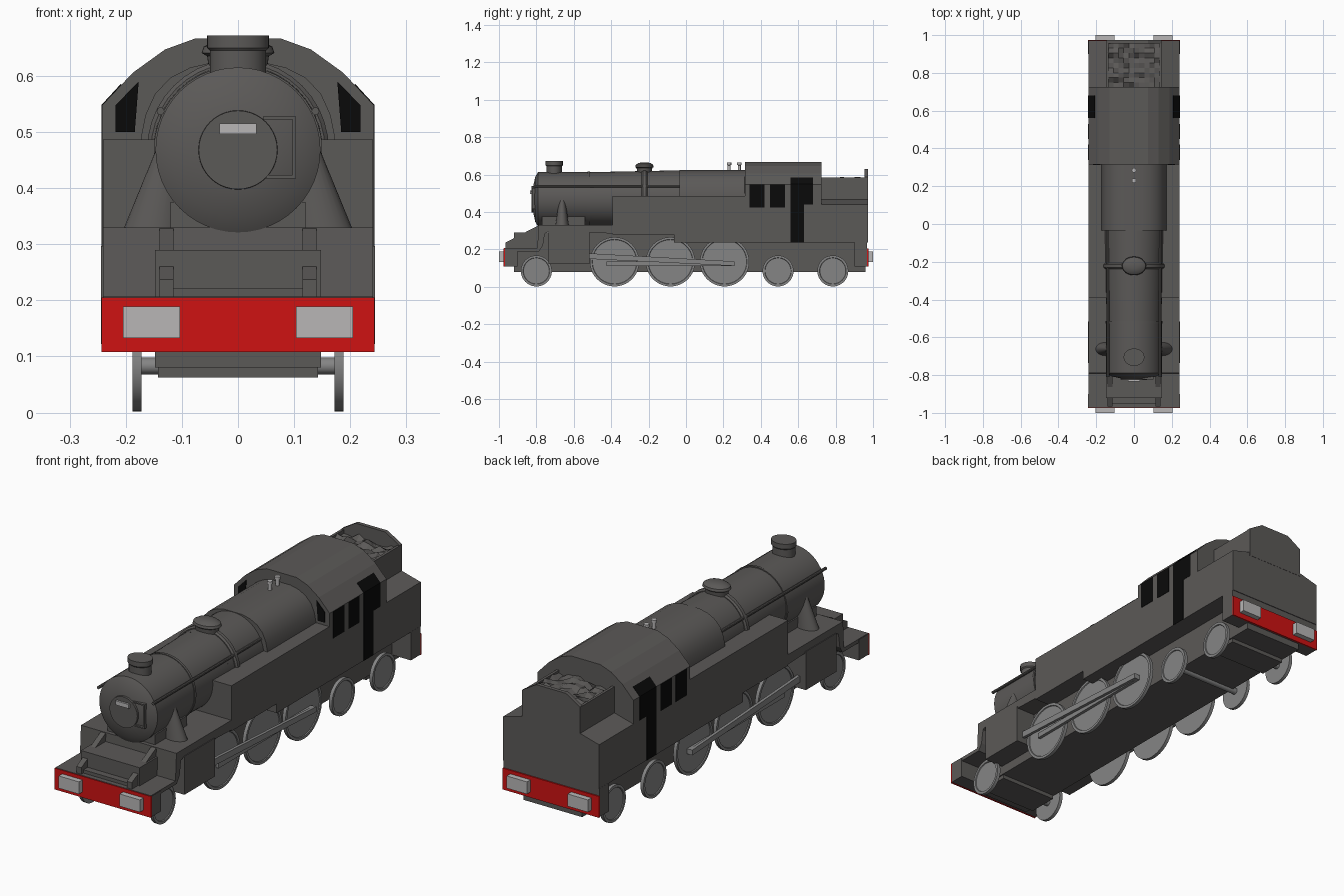
import bpy, bmesh, math, random
from mathutils import Vector, Matrix

if "Cube" in bpy.data.objects:
    bpy.data.objects.remove(bpy.data.objects["Cube"])

random.seed(4)


def material(name, r, g, b):
    m = bpy.data.materials.new(name)
    m.diffuse_color = (r, g, b, 1)
    m.use_nodes = True
    m.node_tree.nodes["Principled BSDF"].inputs["Base Color"].default_value = m.diffuse_color
    return m


BODY = material("dark grey paint", 0.105, 0.1, 0.096)
STEEL = material("wheel grey", 0.235, 0.235, 0.235)
LIGHT = material("light grey metal", 0.48, 0.47, 0.47)
RED = material("red paint", 0.62, 0.006, 0.006)
BLACK = material("black opening", 0.003, 0.003, 0.003)


def finish(name, bm, mat, smooth=False):
    bmesh.ops.recalc_face_normals(bm, faces=bm.faces)
    me = bpy.data.meshes.new(name)
    bm.to_mesh(me)
    bm.free()
    me.materials.append(mat)
    if smooth:
        for p in me.polygons:
            p.use_smooth = True
        me.set_sharp_from_angle(angle=math.radians(35))
    ob = bpy.data.objects.new(name, me)
    bpy.context.collection.objects.link(ob)
    return ob


def box(name, x, y, z, mat=BODY):
    bm = bmesh.new()
    bmesh.ops.create_cube(bm, size=1)
    for v in bm.verts:
        v.co = Vector([(a[0] + a[1]) / 2 + c * (a[1] - a[0]) for a, c in zip((x, y, z), v.co)])
    return finish(name, bm, mat)


def pair(name, x, y, z, mat=BODY):
    for s, side in ((-1, "left"), (1, "right")):
        box(f"{side}_{name}", sorted((s * x[0], s * x[1])), y, z, mat)


def extrude(name, pts, lo, hi, axis, mat=BODY, smooth=False):
    """Extrude a profile: axis 'x' takes (y, z) points, axis 'y' takes (x, z) points."""
    bm = bmesh.new()
    place = (lambda p, t: (t, p[0], p[1])) if axis == 'x' else (lambda p, t: (p[0], t, p[1]))
    a = [bm.verts.new(place(p, lo)) for p in pts]
    b = [bm.verts.new(place(p, hi)) for p in pts]
    bm.faces.new(a)
    bm.faces.new(b)
    for i in range(len(pts)):
        j = (i + 1) % len(pts)
        bm.faces.new((a[i], a[j], b[j], b[i]))
    return finish(name, bm, mat, smooth)


def mirrored(half):
    """Close a right-hand half profile into a symmetric one."""
    return half + [(-x, z) for x, z in reversed(half)]


def lathe(name, profile, origin, axis, mat=BODY, seg=40, scale=(1, 1)):
    """Turn (radius, distance) pairs around an axis through origin."""
    bm = bmesh.new()
    rings = []
    for r, d in profile:
        ring = []
        for i in range(seg):
            t = 2 * math.pi * i / seg
            u, w = r * math.cos(t) * scale[0], r * math.sin(t) * scale[1]
            co = {'x': (d, u, w), 'y': (u, d, w), 'z': (u, w, d)}[axis]
            ring.append(bm.verts.new(Vector(co) + Vector(origin)))
        rings.append(ring)
    for a, b in zip(rings, rings[1:]):
        for i in range(seg):
            j = (i + 1) % seg
            bm.faces.new((a[i], a[j], b[j], b[i]))
    bm.faces.new(rings[0])
    bm.faces.new(rings[-1])
    return finish(name, bm, mat, True)


# Boiler with smokebox, dished door and handrails
ZB = 0.468
lathe("boiler", [(0.02, -0.822), (0.07, -0.817), (0.12, -0.806), (0.147, -0.79), (0.147, -0.52),
                 (0.145, -0.518), (0.155, -0.03), (0.155, 0.1)], (0, 0, ZB), 'y', seg=48)
lathe("smokebox_door", [(0.07, -0.826), (0.071, -0.81)], (0, 0, ZB), 'y')
box("front_plate", (-0.033, 0.033), (-0.835, -0.82), (0.496, 0.515), LIGHT)
for z in (0.42, 0.525):
    box("door_hinge", (0.045, 0.103), (-0.823, -0.8), (z - 0.003, z + 0.003))
box("hinge_post", (0.097, 0.103), (-0.823, -0.8), (0.42, 0.525))
for y in (-0.52, -0.27):
    lathe("boiler_band", [(0.15, y - 0.006), (0.15, y + 0.006)], (0, 0, ZB), 'y')
for s in (-1, 1):
    lathe("handrail", [(0.007, -0.81), (0.007, -0.03)], (s * 0.138, 0, 0.537), 'y', seg=10)
    # Steam pipe leaning from the running board to the smokebox
    pipe = lathe("steam_pipe", [(1, 0.32), (0.35, 0.49)], (0, 0, 0), 'z', seg=24, scale=(0.055, 0.037))
    for v in pipe.data.vertices:
        v.co.x += s * (0.152 - (v.co.z - 0.32) * 0.2)
        v.co.y -= 0.662
box("smokebox_saddle", (-0.12, 0.12), (-0.77, -0.54), (0.32, 0.375))

# Chimney, dome with feed pipes, safety valves
lathe("chimney", [(0.05, 0.58), (0.05, 0.645), (0.055, 0.65), (0.055, 0.672)], (0, -0.705, 0), 'z', scale=(1, 0.84))
lathe("dome", [(0.05, 0.6), (0.055, 0.635), (0.065, 0.641), (0.061, 0.652), (0.046, 0.661), (0.02, 0.666)],
      (0, -0.222, 0), 'z', scale=(1, 0.76))
lathe("feed_pipe", [(0.155, -0.237), (0.162, -0.23), (0.162, -0.214), (0.155, -0.207)], (0, 0, ZB), 'y')
for y in (0.23, 0.285):
    lathe("safety_valve", [(0.008, 0.61), (0.008, 0.65), (0.012, 0.652), (0.012, 0.665)], (0, y, 0), 'z', LIGHT, 16)

# Firebox with rounded shoulders
extrude("firebox", mirrored([(0.175, 0.45), (0.173, 0.49), (0.165, 0.53), (0.148, 0.568), (0.12, 0.597),
                             (0.085, 0.615), (0.045, 0.624)]), -0.035, 0.33, 'y', smooth=True)

# Side tanks (one stepped block around the boiler)
extrude("side_tanks", [(-0.392, 0.487), (0.32, 0.487), (0.32, 0.238), (-0.065, 0.238), (-0.065, 0.28),
                       (-0.392, 0.28)], -0.241, 0.241, 'x')

# Cab with faceted roof
extrude("cab", mirrored([(0.242, 0.238), (0.242, 0.548), (0.187, 0.606), (0.13, 0.647), (0.075, 0.667)]),
        0.315, 0.725, 'y')

# Cab openings as thin black plates
for s in (-1, 1):
    extrude("cab_front_window", [(s * 0.218, 0.5), (s * 0.218, 0.548), (s * 0.177, 0.59), (s * 0.184, 0.5)],
            0.312, 0.318, 'y', BLACK)
    for a, b in ((0.34, 0.42), (0.45, 0.53)):
        box("cab_side_window", sorted((s * 0.239, s * 0.2435)), (a, b), (0.425, 0.547), BLACK)
    box("cab_doorway", sorted((s * 0.239, s * 0.2435)), (0.56, 0.63), (0.238, 0.549), BLACK)
    box("cab_door_window", sorted((s * 0.239, s * 0.2435)), (0.625, 0.68), (0.44, 0.549), BLACK)
    extrude("doorway_top", [(s * 0.2435, 0.548), (s * 0.209, 0.5855), (s * 0.205, 0.582), (s * 0.239, 0.546)],
            0.56, 0.68, 'y', BLACK)

# Bunker: wide base, narrow hopper, raised rear plate and coal
extrude("bunker_base", mirrored([(0.242, 0.238), (0.242, 0.44), (0.142, 0.467)]), 0.72, 0.972, 'y')
pair("hopper_side", (0.134, 0.146), (0.72, 0.972), (0.45, 0.585))
extrude("hopper_rear", mirrored([(0.146, 0.45), (0.146, 0.587), (0.075, 0.63)]), 0.955, 0.973, 'y')
bm = bmesh.new()
bmesh.ops.create_grid(bm, x_segments=10, y_segments=9, size=1)
for v in bm.verts:
    v.co = Vector((v.co.x * 0.137, 0.84 + v.co.y * 0.118, 0.572 + random.uniform(-0.014, 0.016)))
finish("coal", bm, BODY)

# Running board with drop to the front platform
extrude("running_board", [(-0.972, 0.207), (-0.795, 0.207), (-0.788, 0.33), (-0.38, 0.33), (-0.38, 0.285),
                          (-0.73, 0.297), (-0.755, 0.285), (-0.765, 0.22), (-0.785, 0.19), (-0.972, 0.19)],
        -0.241, 0.241, 'x')
for s in (-1, 1):
    a, b = sorted((s * 0.115, s * 0.14))
    extrude("front_bracket", [(-0.965, 0.2), (-0.965, 0.237), (-0.79, 0.328), (-0.77, 0.2)], a, b, 'x')
box("front_floor", (-0.116, 0.116), (-0.95, -0.78), (0.2, 0.222))

# Frames, cylinders and under-tray
box("main_frame", (-0.148, 0.148), (-0.92, 0.96), (0.08, 0.29))
box("front_truck", (-0.143, 0.143), (-0.87, -0.73), (0.062, 0.1))
box("rear_truck", (-0.143, 0.143), (0.72, 0.85), (0.062, 0.1))
pair("cylinder_block", (0.14, 0.2445), (-0.735, -0.515), (0.122, 0.297))

# Buffer beams and buffers at both ends
for s, end in ((-1, "front"), (1, "rear")):
    ys = lambda a, b: sorted((s * a, s * b))
    box(f"{end}_beam", (-0.2425, 0.2425), ys(0.9, 0.969), (0.11, 0.204 if s < 0 else 0.24))
    box(f"{end}_red_plate", (-0.243, 0.243), ys(0.968, 0.975), (0.108, 0.205), RED)
    pair(f"{end}_buffer", (0.103, 0.205), ys(0.97, 1.0), (0.133, 0.189), LIGHT)

# Wheels with raised rims, and axles
for y, r in ((-0.8, 0.083), (-0.382, 0.132), (-0.083, 0.132), (0.206, 0.132), (0.492, 0.083), (0.785, 0.083)):
    for s in (-1, 1):
        lathe("wheel", [(r, s * 0.172), (r, s * 0.188), (r - 0.012, s * 0.188), (r - 0.014, s * 0.184),
                        (0.02, s * 0.184)], (0, y, r + 0.002), 'x', STEEL)
    lathe("axle", [(0.015, -0.176), (0.015, 0.176)], (0, y, r), 'x', STEEL, 12)

# Coupling and connecting rods
for s in (-1, 1):
    a, b = sorted((s * 0.186, s * 0.2))
    box("coupling_rod", (a, b), (-0.425, 0.26), (0.112, 0.135), STEEL)
    a, b = sorted((s * 0.2, s * 0.214))
    extrude("connecting_rod", [(-0.53, 0.15), (-0.53, 0.18), (0.26, 0.136), (0.26, 0.112)], a, b, 'x', STEEL)
